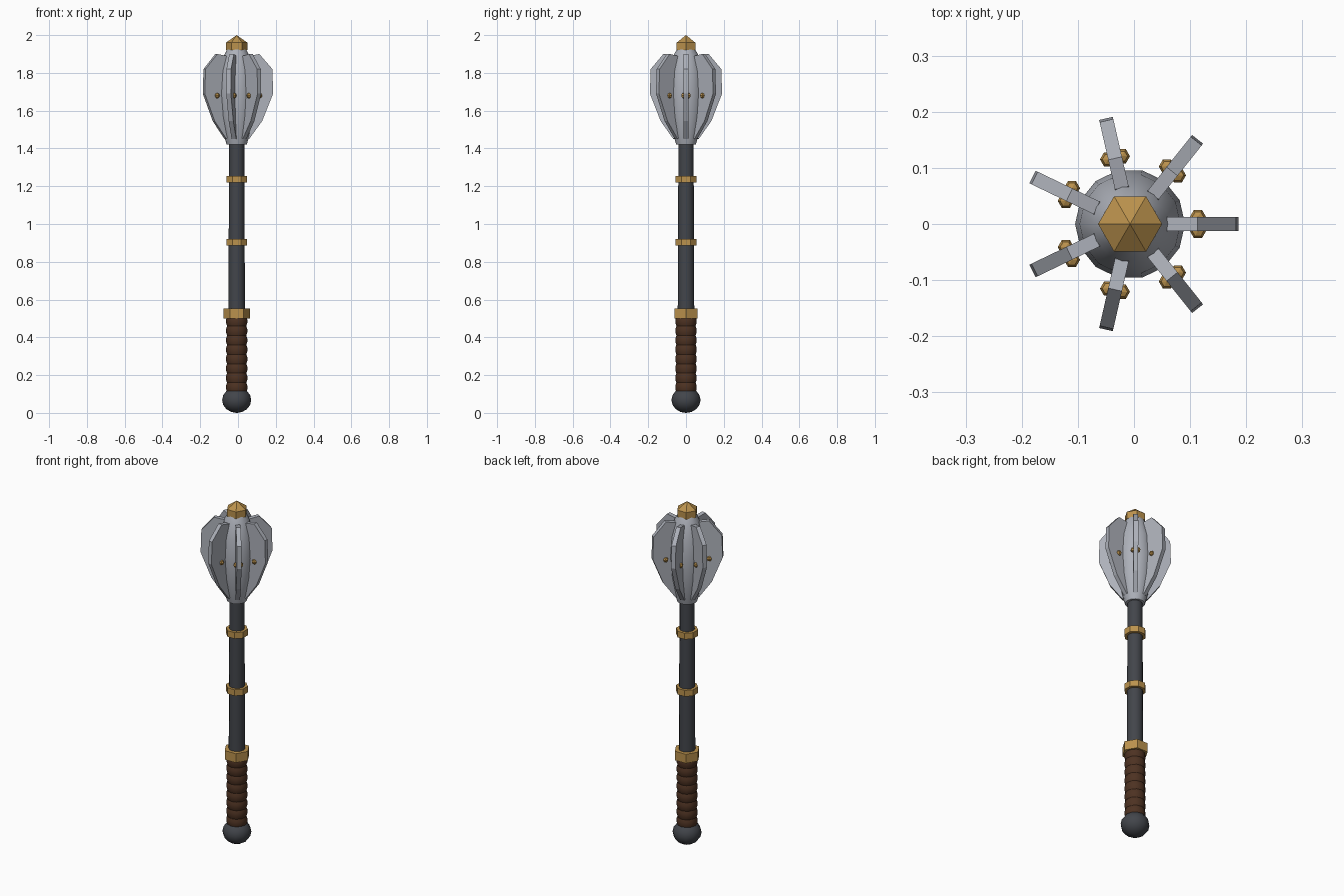
import bpy
from math import pi, sin, cos, tau

if "Cube" in bpy.data.objects:
    bpy.data.objects.remove(bpy.data.objects["Cube"])

CX = -0.007  # axis offset so the seven-flanged head is centred


def material(name, rgb):
    m = bpy.data.materials.new(name)
    m.diffuse_color = (*rgb, 1)
    m.use_nodes = True
    m.node_tree.nodes["Principled BSDF"].inputs["Base Color"].default_value = m.diffuse_color
    return m


STEEL = material("steel", (0.42, 0.44, 0.49))
IRON = material("dark_iron", (0.055, 0.06, 0.07))
GOLD = material("brass", (0.50, 0.29, 0.075))
LEATHER = material("leather", (0.075, 0.032, 0.016))


def make(name, verts, faces, mat, smooth=None):
    me = bpy.data.meshes.new(name)
    me.from_pydata(verts, [], faces)
    me.materials.append(mat)
    ob = bpy.data.objects.new(name, me)
    bpy.context.collection.objects.link(ob)
    if smooth:
        bpy.ops.object.select_all(action='DESELECT')
        ob.select_set(True)
        bpy.context.view_layer.objects.active = ob
        bpy.ops.object.shade_smooth_by_angle(angle=smooth)
    return ob


def lathe(name, profile, sides, mat, smooth=None, turn=0.0, axis=(CX, 0)):
    """Revolve (radius, z) points, listed bottom to top, with capped ends."""
    verts = [(axis[0] + r * cos(turn + tau * i / sides),
              axis[1] + r * sin(turn + tau * i / sides), z)
             for r, z in profile for i in range(sides)]
    faces = [(k * sides + i, k * sides + (i + 1) % sides,
              (k + 1) * sides + (i + 1) % sides, (k + 1) * sides + i)
             for k in range(len(profile) - 1) for i in range(sides)]
    faces.append(tuple(reversed(range(sides))))
    top = (len(profile) - 1) * sides
    if profile[-1][0] < 0.001:
        # pointed end: merge the last ring into one apex
        verts = verts[:top] + [(*axis, profile[-1][1])]
        faces = [f for f in faces if max(f) < top]
        base = top - sides
        faces += [(base + i, base + (i + 1) % sides, top) for i in range(sides)]
    else:
        faces.append(tuple(range(top, top + sides)))
    return make(name, verts, faces, mat, smooth)


def ball(name, radius, height, z, sides, rings, mat, smooth=None, axis=(CX, 0)):
    pts = [(max(radius * sin(pi * k / rings), 0.002 if k == 0 else 0),
            z - height * cos(pi * k / rings)) for k in range(rings + 1)]
    return lathe(name, pts, sides, mat, smooth, axis=axis)


# Pommel
ball("pommel", 0.077, 0.068, 0.068, 12, 8, IRON, 0.7)

# Wrapped grip: a row of shallow bulges
wraps, z0, z1 = 8, 0.11, 0.51
step = (z1 - z0) / wraps
grip = []
for k in range(wraps):
    grip += [(0.051, z0 + k * step), (0.056, z0 + (k + 0.3) * step),
             (0.056, z0 + (k + 0.7) * step)]
grip.append((0.051, z1))
lathe("grip", grip, 12, LEATHER, 0.6)

# Shaft
lathe("shaft", [(0.044, 0.49), (0.040, 1.45)], 12, IRON, 0.6)

# Brass collar and rings
lathe("grip_collar", [(0.071, 0.50), (0.071, 0.553)], 6, GOLD)
for n, z in enumerate((0.903, 1.237)):
    lathe(f"shaft_ring_{n + 1}", [(0.059, z - 0.018), (0.059, z + 0.018)],
          8, GOLD, turn=pi / 8)

# Head core
lathe("head_core", [(0.053, 1.42), (0.068, 1.47), (0.088, 1.57), (0.098, 1.69),
                    (0.090, 1.81), (0.066, 1.895), (0.050, 1.925)],
      14, STEEL, 0.6)

# Seven flanges, each with a rivet on both faces
outline = [(0.045, 1.47), (0.066, 1.45), (0.135, 1.545), (0.193, 1.69),
           (0.189, 1.82), (0.120, 1.90), (0.066, 1.89), (0.045, 1.86)]
HALF = 0.0125
n = len(outline)
for i in range(7):
    a = tau * i / 7

    def place(r, t):
        return (CX + r * cos(a) - t * sin(a), r * sin(a) + t * cos(a))

    verts = [(*place(r, t), z) for t in (-HALF, HALF) for r, z in outline]
    faces = [tuple(range(n)), tuple(reversed(range(n, 2 * n)))]
    faces += [(k, k + n, (k + 1) % n + n, (k + 1) % n) for k in range(n)]
    make(f"flange_{i + 1}", verts, faces, STEEL)
    for side, t in (("a", -HALF), ("b", HALF)):
        ball(f"rivet_{i + 1}{side}", 0.0145, 0.0145, 1.68, 6, 4, GOLD,
             axis=place(0.121, t))

# Finial
lathe("finial", [(0.057, 1.92), (0.057, 1.96), (0.0, 2.0)], 6, GOLD)
